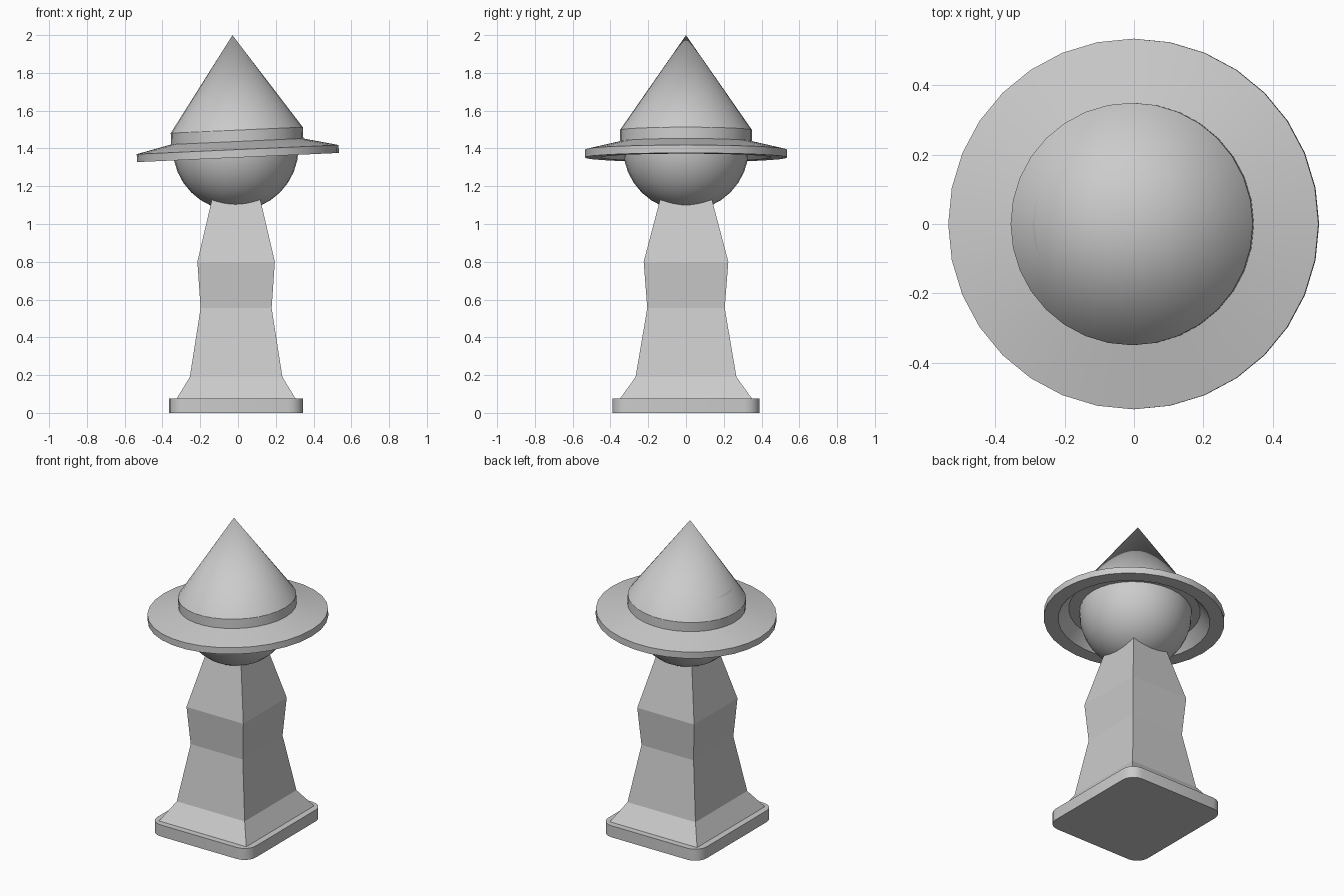
import bpy, bmesh, math

if "Cube" in bpy.data.objects:
    bpy.data.objects.remove(bpy.data.objects["Cube"])

grey = bpy.data.materials.new("stone_grey")
grey.diffuse_color = (0.6, 0.6, 0.6, 1)
grey.use_nodes = True
grey.node_tree.nodes["Principled BSDF"].inputs["Base Color"].default_value = grey.diffuse_color
CX = -0.01  # centre line of the pedestal


def finish(bm, name, smooth=None):
    bmesh.ops.recalc_face_normals(bm, faces=bm.faces)
    mesh = bpy.data.meshes.new(name)
    bm.to_mesh(mesh)
    bm.free()
    ob = bpy.data.objects.new(name, mesh)
    bpy.context.collection.objects.link(ob)
    mesh.materials.append(grey)
    if smooth:
        bpy.ops.object.select_all(action='DESELECT')
        ob.select_set(True)
        bpy.context.view_layer.objects.active = ob
        bpy.ops.object.shade_smooth_by_angle(angle=math.radians(smooth))
    return ob


def loft(name, rings, smooth=None):
    """Skin a stack of point rings and cap both ends."""
    bm = bmesh.new()
    loops = [[bm.verts.new(p) for p in ring] for ring in rings]
    n = len(loops[0])
    for a, b in zip(loops, loops[1:]):
        for i in range(n):
            j = (i + 1) % n
            bm.faces.new((a[i], a[j], b[j], b[i]))
    bm.faces.new(loops[0][::-1])
    bm.faces.new(loops[-1])
    return finish(bm, name, smooth)


def rect(hx, hy, z):
    return [(CX + sx * hx, sy * hy, z)
            for sx, sy in ((1, 1), (-1, 1), (-1, -1), (1, -1))]


def rounded_rect(hx, hy, r, z, steps=4):
    pts = []
    for q, (sx, sy) in enumerate(((1, 1), (-1, 1), (-1, -1), (1, -1))):
        for k in range(steps + 1):
            a = math.pi / 2 * (q + k / steps)
            pts.append((CX + sx * (hx - r) + r * math.cos(a),
                        sy * (hy - r) + r * math.sin(a), z))
    return pts


# Plinth with rounded vertical corners
loft("plinth", [rounded_rect(0.355, 0.39, 0.08, z) for z in (0, 0.075)], 30)

# Square pillar: flared foot, waist, shoulder, neck running into the ball
sections = [(0.315, 0.35, 0.075), (0.245, 0.267, 0.19), (0.188, 0.205, 0.555),
            (0.205, 0.224, 0.80), (0.135, 0.145, 1.10), (0.10, 0.107, 1.25)]
loft("pillar", [rect(*s) for s in sections])

# Head ball
bm = bmesh.new()
bmesh.ops.create_uvsphere(bm, u_segments=32, v_segments=16, radius=0.333)
ball = finish(bm, "head_ball", 40)
ball.location = (-0.0125, 0, 1.403)

# Hat: lathed brim, band and cone with a recessed underside, slightly tilted
profile = [(0.39, 0.07), (0.45, 0.0), (0.535, 0.0), (0.535, 0.042),
           (0.35, 0.085), (0.35, 0.145)]
SEG = 32
bm = bmesh.new()
loops = [[bm.verts.new((r * math.cos(2 * math.pi * i / SEG),
                        r * math.sin(2 * math.pi * i / SEG), z))
          for i in range(SEG)] for r, z in profile]
apex = bm.verts.new((0, 0, 0.648))
inner = bm.verts.new((0, 0, 0.07))
for i in range(SEG):
    j = (i + 1) % SEG
    for a, b in zip(loops, loops[1:]):
        bm.faces.new((a[i], a[j], b[j], b[i]))
    bm.faces.new((loops[-1][i], loops[-1][j], apex))
    bm.faces.new((loops[0][j], loops[0][i], inner))
hat = finish(bm, "hat", 30)
hat.location = (0, 0, 1.352)
hat.rotation_euler = (0, math.radians(-2.6), 0)
